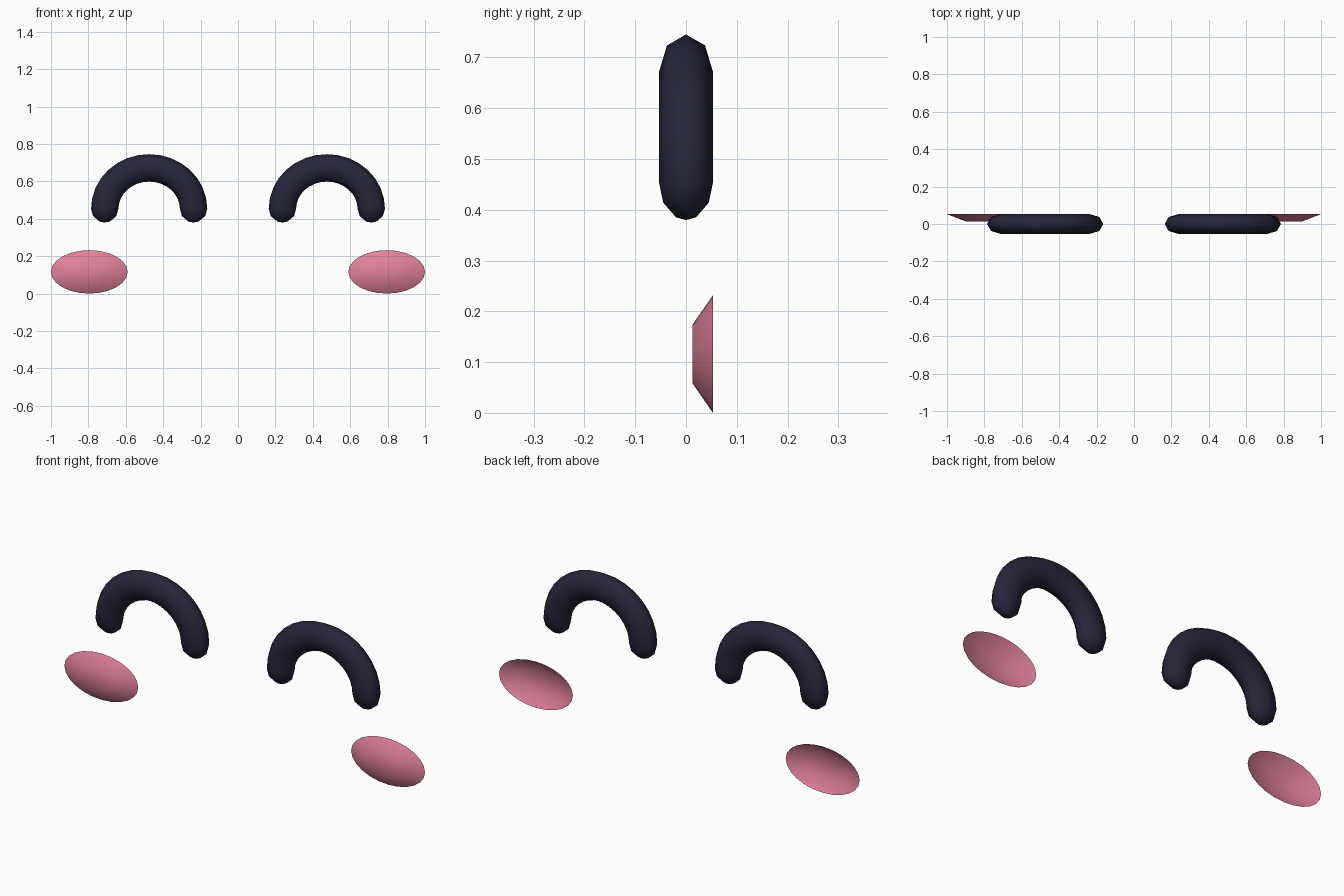
import bpy, bmesh, math
from mathutils import Vector

if "Cube" in bpy.data.objects:
    bpy.data.objects.remove(bpy.data.objects["Cube"])


def material(name, rgb):
    m = bpy.data.materials.new(name)
    m.diffuse_color = (*rgb, 1)
    m.use_nodes = True
    m.node_tree.nodes["Principled BSDF"].inputs["Base Color"].default_value = m.diffuse_color
    return m


NAVY = material("dark navy", (0.019, 0.019, 0.042))
PINK = material("blush pink", (0.75, 0.22, 0.33))


def finish(bm, name, mat):
    me = bpy.data.meshes.new(name)
    bm.to_mesh(me)
    bm.free()
    me.materials.append(mat)
    for p in me.polygons:
        p.use_smooth = True
    ob = bpy.data.objects.new(name, me)
    bpy.context.collection.objects.link(ob)


def bridge(bm, a, b):
    n = len(a)
    for i in range(n):
        j = (i + 1) % n
        bm.faces.new((a[i], a[j], b[j], b[i]))


# Arched tube with rounded ends
def eye_arc(name, cx):
    rx, rz, cz = 0.2375, 0.219, 0.453       # arch centre line
    tube, depth, sides, steps = 0.0732, 0.053, 8, 16
    caps = [math.radians(a) for a in (68, 32)]
    # each station: centre, outward direction, section scale
    stations = []
    for a in caps:
        stations.append((Vector((cx + rx, 0, cz - tube * math.sin(a))),
                         Vector((1, 0, 0)), math.cos(a)))
    for i in range(steps + 1):
        t = math.pi * i / steps
        out = Vector((math.cos(t) / rx, 0, math.sin(t) / rz)).normalized()
        stations.append((Vector((cx + rx * math.cos(t), 0, cz + rz * math.sin(t))), out, 1))
    for a in reversed(caps):
        stations.append((Vector((cx - rx, 0, cz - tube * math.sin(a))),
                         Vector((-1, 0, 0)), math.cos(a)))
    bm = bmesh.new()
    rings = []
    for c, out, s in stations:
        ring = []
        for k in range(sides):
            u = math.tau * k / sides
            ring.append(bm.verts.new(c + out * (tube * s * math.cos(u))
                                     + Vector((0, depth * s * math.sin(u), 0))))
        rings.append(ring)
    for a, b in zip(rings, rings[1:]):
        bridge(bm, a, b)
    # close both tips
    for ring, sx in ((rings[0], 1), (rings[-1], -1)):
        tip = bm.verts.new((cx + sx * rx, 0, cz - tube))
        for k in range(sides):
            bm.faces.new((ring[k], ring[(k + 1) % sides], tip))
    bmesh.ops.recalc_face_normals(bm, faces=bm.faces)
    finish(bm, name, NAVY)


# Shallow oval shell, open at the back
def cheek(name, cx):
    n = 24
    bm = bmesh.new()

    def oval(s, y):
        return [bm.verts.new((cx + 0.205 * s * math.cos(math.tau * i / n), y,
                              0.116 + 0.116 * s * math.sin(math.tau * i / n)))
                for i in range(n)]
    rim, front = oval(1, 0.053), oval(0.5, 0.013)
    bridge(bm, rim, front)
    centre = bm.verts.new((cx, 0.013, 0.116))
    for i in range(n):
        bm.faces.new((front[i], front[(i + 1) % n], centre))
    bm.normal_update()
    if centre.normal.y > 0:
        bmesh.ops.reverse_faces(bm, faces=bm.faces)
    finish(bm, name, PINK)


for side, s in (("left", -1), ("right", 1)):
    eye_arc(side + "_eye_arc", s * 0.475)
    cheek(side + "_cheek", s * 0.795)
